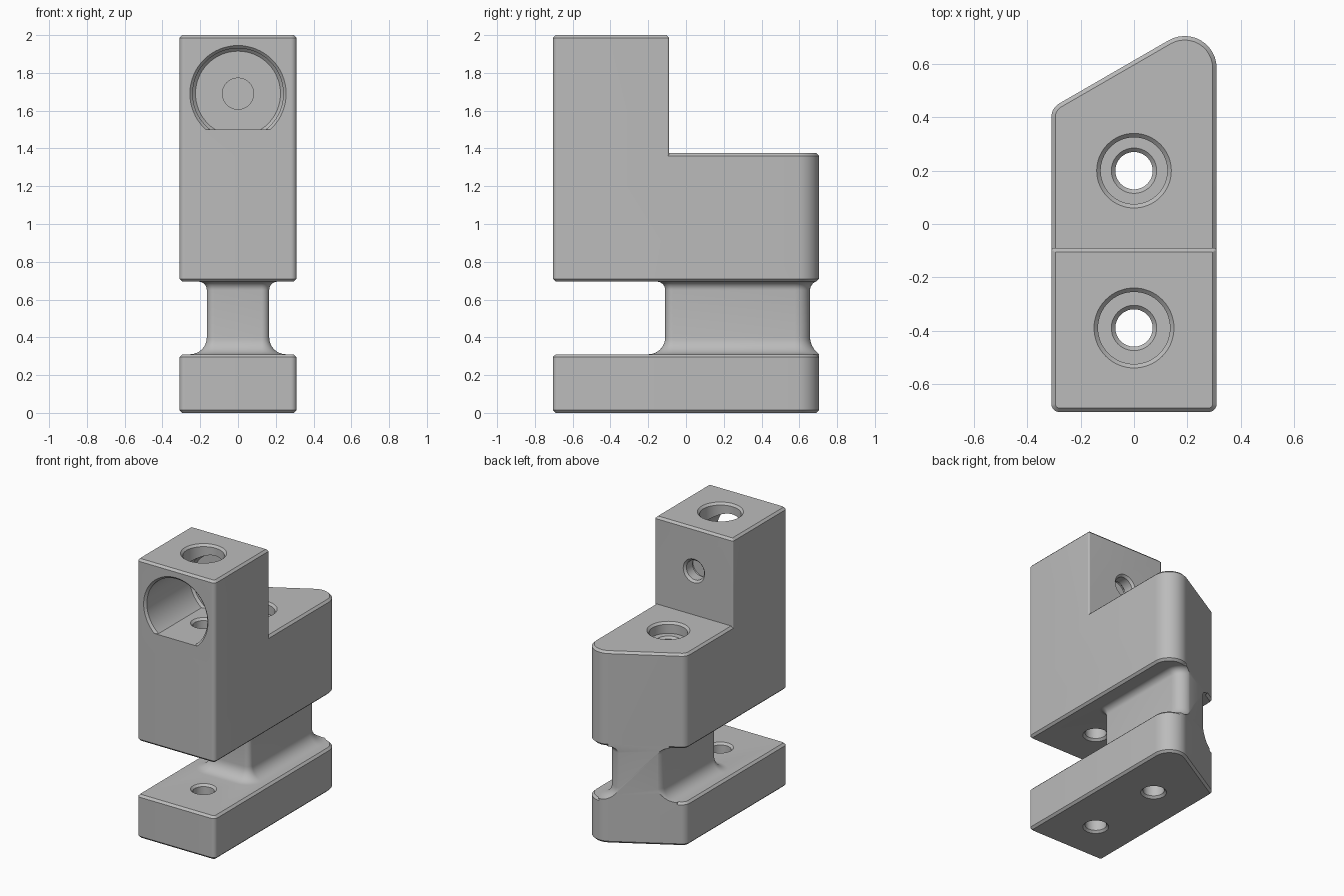
import bpy, bmesh, math
from mathutils import Vector, Matrix

cube = bpy.data.objects.get("Cube")
if cube:
    bpy.data.objects.remove(cube)

steel = bpy.data.materials.new("plain_grey")
steel.use_nodes = True
GREY = (0.5, 0.5, 0.5, 1)
steel.diffuse_color = GREY
steel.node_tree.nodes["Principled BSDF"].inputs["Base Color"].default_value = GREY

HALF, FRONT, STEP = 0.31, -0.705, -0.09
CH = 0.015                      # edge chamfer
SLOPE = math.tan(math.radians(30))


def back_y(x, shift=0.0):
    """Slanted rear edge of the plan."""
    return 0.614 + shift + SLOPE * x


def ring(corners, radii, grow, seg=12):
    """Counter-clockwise outline, offset outwards, with rounded corners."""
    n, pts = len(corners), []
    for i in range(n):
        p = Vector(corners[i])
        a = (p - Vector(corners[i - 1])).normalized()
        b = (Vector(corners[(i + 1) % n]) - p).normalized()
        na, nb = Vector((a.y, -a.x)), Vector((b.y, -b.x))
        mitre = (na + nb) / (1 + na.dot(nb))
        r = max(radii[i] + grow, 0.002)
        centre = p + mitre * (grow - r)
        turn = na.angle(nb)
        start = math.atan2(na.y, na.x)
        for k in range(seg + 1):
            t = start + turn * k / seg
            pts.append(centre + r * Vector((math.cos(t), math.sin(t))))
    return pts


def finish(name, bm):
    bmesh.ops.recalc_face_normals(bm, faces=bm.faces)
    mesh = bpy.data.meshes.new(name)
    bm.to_mesh(mesh)
    bm.free()
    mesh.materials.append(steel)
    obj = bpy.data.objects.new(name, mesh)
    bpy.context.collection.objects.link(obj)
    return obj


def loft(name, layers):
    """Skin a stack of (outline, z) layers and cap both ends."""
    bm = bmesh.new()
    rows = [[bm.verts.new((p.x, p.y, z)) for p in pts] for pts, z in layers]
    for lo, hi in zip(rows, rows[1:]):
        n = len(lo)
        for i in range(n):
            j = (i + 1) % n
            bm.faces.new((lo[i], lo[j], hi[j], hi[i]))
    bm.faces.new(rows[0][::-1])
    bm.faces.new(rows[-1])
    return finish(name, bm)


def block(name, corners, radii, z0, z1, chamfer=CH):
    steps = [(-chamfer, z0), (0, z0 + chamfer), (0, z1 - chamfer), (-chamfer, z1)]
    if not chamfer:
        steps = [(0, z0), (0, z1)]
    return loft(name, [(ring(corners, radii, g), z) for g, z in steps])


def lathe(name, profile, matrix, seg=64):
    """Round cutter from (radius, height) pairs."""
    layers = [([Vector((r * math.cos(math.tau * k / seg), r * math.sin(math.tau * k / seg)))
                for k in range(seg)], z) for r, z in profile]
    obj = loft(name, layers)
    obj.data.transform(matrix)
    return obj


def combine(target, other, operation):
    mod = target.modifiers.new("join", 'BOOLEAN')
    mod.operation, mod.object, mod.solver = operation, other, 'EXACT'
    bpy.ops.object.select_all(action='DESELECT')
    bpy.context.view_layer.objects.active = target
    target.select_set(True)
    bpy.ops.object.modifier_apply(modifier=mod.name)
    bpy.data.objects.remove(other)


# Plan shared by the foot and the upper block
plan = [(-HALF, FRONT), (HALF, FRONT), (HALF, back_y(HALF)), (-HALF, back_y(-HALF))]
plan_r = [0.03, 0.03, 0.12, 0.06]
body = block("clamp_body", plan, plan_r, 0, 0.31)
upper = block("upper_block", plan, plan_r, 0.695, 1.375)

# Tower at the front
tower_plan = [(-HALF, FRONT), (HALF, FRONT), (HALF, STEP), (-HALF, STEP)]
tower = block("tower", tower_plan, [0.03, 0.03, 0.01, 0.01], 0.9, 2.0)
combine(upper, tower, 'UNION')

# Waist with coved ends, trimmed flush with the slanted rear face
W = 0.165
waist_plan = [(-W, -0.11), (W, -0.11), (W, back_y(W, 0.006)), (-W, back_y(-W, 0.006))]
coves = [(0.09, 0.31, 1), (0.045, 0.695, -1)]
layers = []
for r, z, up in coves:
    arc = [(r * (1 - math.sin(t)), z + up * r * (1 - math.cos(t)))
           for t in (math.pi / 2 * k / 8 for k in range(9))]
    arc = [(r, z - up * 0.02)] + arc
    layers += arc if up > 0 else arc[::-1]
waist = loft("waist", [(ring(waist_plan, [0.04, 0.04, 0.08, 0.08], g), z) for g, z in layers])
combine(waist, block("waist_trim", plan, plan_r, 0.2, 0.8, 0), 'INTERSECT')
combine(body, waist, 'UNION')
combine(body, upper, 'UNION')

# Large front bore with a flat floor
R, Z, WALL = 0.24, 1.69, -0.19
toward_back = Matrix.Translation((0, 0, Z)) @ Matrix.Rotation(-math.pi / 2, 4, 'X')
bore = lathe("bore", [(R + 2 * CH, FRONT - CH), (R, FRONT + CH), (R, WALL - CH), (R - CH, WALL)],
             toward_back)
floor = block("bore_floor", [(-1, -1), (1, -1), (1, 1), (-1, 1)], [0] * 4, 1.5, 2.5, 0)
combine(bore, floor, 'INTERSECT')
combine(body, bore, 'DIFFERENCE')

# Bolt holes, all chamfered at their mouths
H = 0.07
E = 0.01
pin = lathe("pin_hole", [(H + CH, WALL - E), (H + CH, WALL), (H, WALL + CH),
                         (H, STEP - CH), (H + CH + E, STEP + E)], toward_back)
front_hole = lathe("front_hole", [
    (H + CH + E, -E), (H, CH), (H, 0.31 - CH), (H + CH, 0.31), (H + CH, 0.695),
    (H, 0.695 + CH), (H, 1.5 - CH), (H + CH, 1.5), (H + CH, 1.6), (0.135, 1.65),
    (0.135, 2 - CH), (0.15 + E, 2 + E)], Matrix.Translation((0, -0.39, 0)))
rear_hole = lathe("rear_hole", [
    (H + CH + E, -E), (H, CH), (H, 1.28), (H + CH, 1.295), (0.125, 1.295),
    (0.125, 1.375 - CH), (0.14 + E, 1.375 + E)], Matrix.Translation((0, 0.2, 0)))
for cutter in (pin, front_hole, rear_hole):
    combine(body, cutter, 'DIFFERENCE')

bpy.ops.object.select_all(action='DESELECT')
body.select_set(True)
bpy.context.view_layer.objects.active = body
bpy.ops.object.shade_smooth_by_angle(angle=math.radians(30))
